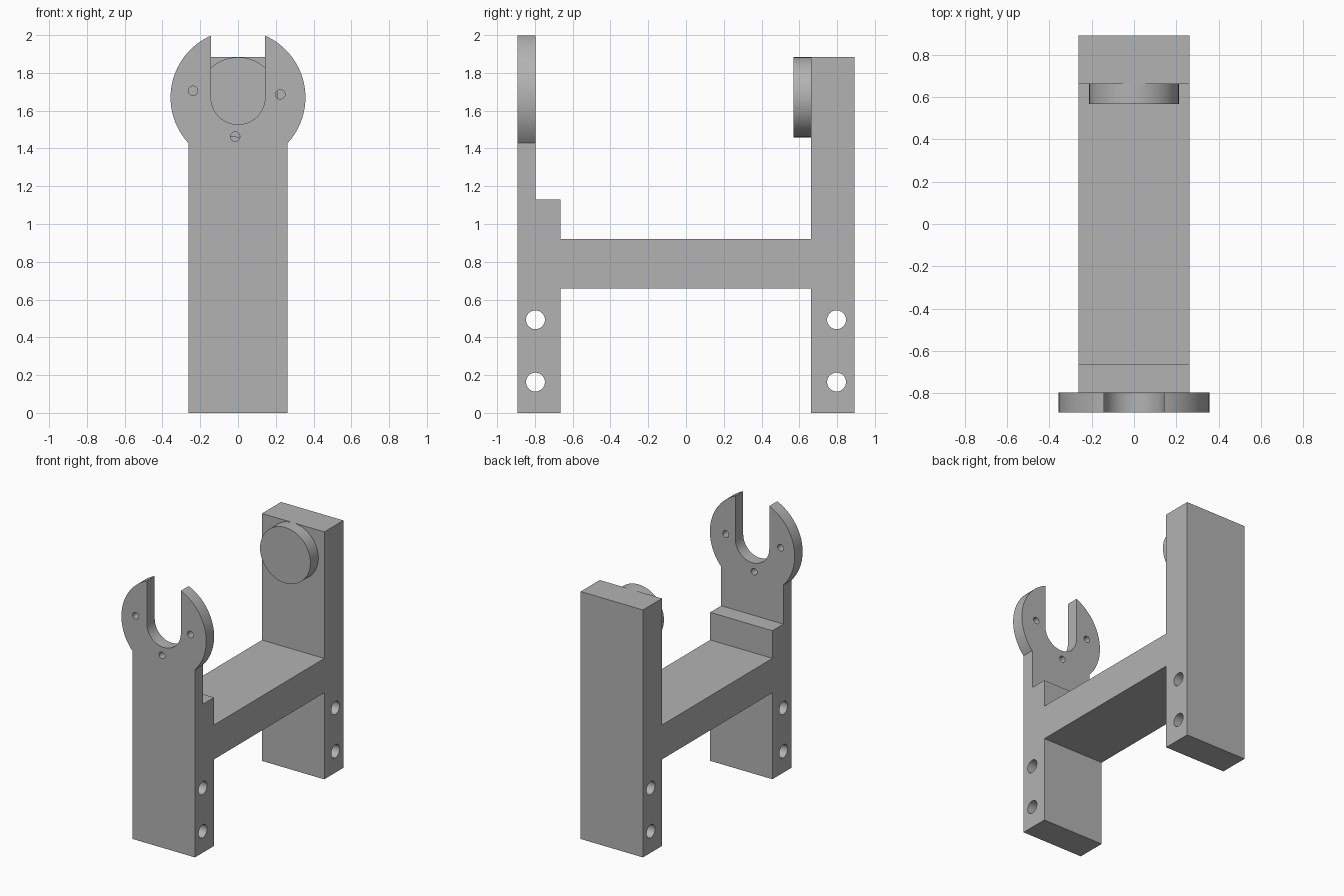
import bpy, bmesh, math
from mathutils import Vector

cube = bpy.data.objects.get("Cube")
if cube:
    bpy.data.objects.remove(cube, do_unlink=True)

grey = bpy.data.materials.new("plain grey")
grey.use_nodes = True
COLOUR = (0.45, 0.45, 0.45, 1)
grey.diffuse_color = COLOUR
grey.node_tree.nodes["Principled BSDF"].inputs["Base Color"].default_value = COLOUR

HALF = 0.262            # half width of the posts
FRONT, PLATE = -0.892, -0.797
AXIS_Z = 1.67           # height of the fork and boss centre


def prism(name, points, direction):
    """Extrude a flat outline of 3D points along a vector."""
    bm = bmesh.new()
    face = bm.faces.new([bm.verts.new(p) for p in points])
    ext = bmesh.ops.extrude_face_region(bm, geom=[face])
    bmesh.ops.translate(bm, vec=Vector(direction),
                        verts=[v for v in ext["geom"] if isinstance(v, bmesh.types.BMVert)])
    bmesh.ops.recalc_face_normals(bm, faces=bm.faces)
    mesh = bpy.data.meshes.new(name)
    bm.to_mesh(mesh)
    bm.free()
    mesh.materials.append(grey)
    obj = bpy.data.objects.new(name, mesh)
    bpy.context.collection.objects.link(obj)
    return obj


def arc(u, v, r, start, end, n):
    angles = [math.radians(start + (end - start) * i / n) for i in range(n + 1)]
    return [(u + r * math.cos(a), v + r * math.sin(a)) for a in angles]


def circle(u, v, r, n):
    return arc(u, v, r, 0, 360, n)[:-1]


def along_y(name, outline, y0, y1):
    return prism(name, [(x, y0, z) for x, z in outline], (0, y1 - y0, 0))


def along_x(name, outline, x0, x1):
    return prism(name, [(x0, y, z) for y, z in outline], (x1 - x0, 0, 0))


def combine(obj, tool, operation):
    """Apply a boolean and remove the tool object."""
    mod = obj.modifiers.new("cut", "BOOLEAN")
    mod.operation, mod.object, mod.solver = operation, tool, "EXACT"
    bpy.context.view_layer.update()
    result = bpy.data.meshes.new_from_object(
        obj.evaluated_get(bpy.context.evaluated_depsgraph_get()))
    obj.modifiers.clear()
    obj.data = result
    bpy.data.objects.remove(tool, do_unlink=True)


# Frame: two posts, bridge and stepped front post in one side profile
side = [(FRONT, 0), (-0.665, 0), (-0.665, 0.658), (0.663, 0.658), (0.663, 0),
        (0.892, 0), (0.892, 1.883), (0.663, 1.883), (0.663, 0.92), (-0.665, 0.92),
        (-0.665, 1.13), (PLATE, 1.13), (PLATE, 1.5), (FRONT, 1.5)]
frame = along_x("bracket_frame", side, -HALF, HALF)

# Round fork head on the front post, merged flush
head = along_y("fork_head", circle(0, AXIS_Z, 0.357, 96), FRONT, PLATE)
combine(frame, head, "UNION")
bm = bmesh.new()
bm.from_mesh(frame.data)
bmesh.ops.dissolve_limit(bm, angle_limit=math.radians(0.5), verts=bm.verts, edges=bm.edges)
bm.to_mesh(frame.data)
bm.free()

# Open U slot and three pin holes through the head
slot = arc(0, AXIS_Z, 0.143, 180, 360, 32) + [(0.143, 2.2), (-0.143, 2.2)]
cuts = [slot] + [circle(x, z, 0.025, 24)
                 for x, z in ((-0.238, 1.705), (0.224, 1.686), (-0.015, 1.463))]
for outline in cuts:
    combine(frame, along_y("cutter", outline, FRONT - 0.1, PLATE + 0.1), "DIFFERENCE")

# Cross bolt holes through both posts
for y in (-0.797, 0.797):
    for z in (0.163, 0.493):
        combine(frame, along_x("cutter", circle(y, z, 0.05, 32), -0.5, 0.5), "DIFFERENCE")

# Round boss on the inside of the back post
boss = along_y("round_boss", circle(0, 1.671, 0.212, 96), 0.568, 0.663)

for obj in (frame, boss):
    bpy.ops.object.select_all(action="DESELECT")
    obj.select_set(True)
    bpy.context.view_layer.objects.active = obj
    bpy.ops.object.shade_smooth_by_angle(angle=math.radians(25))
